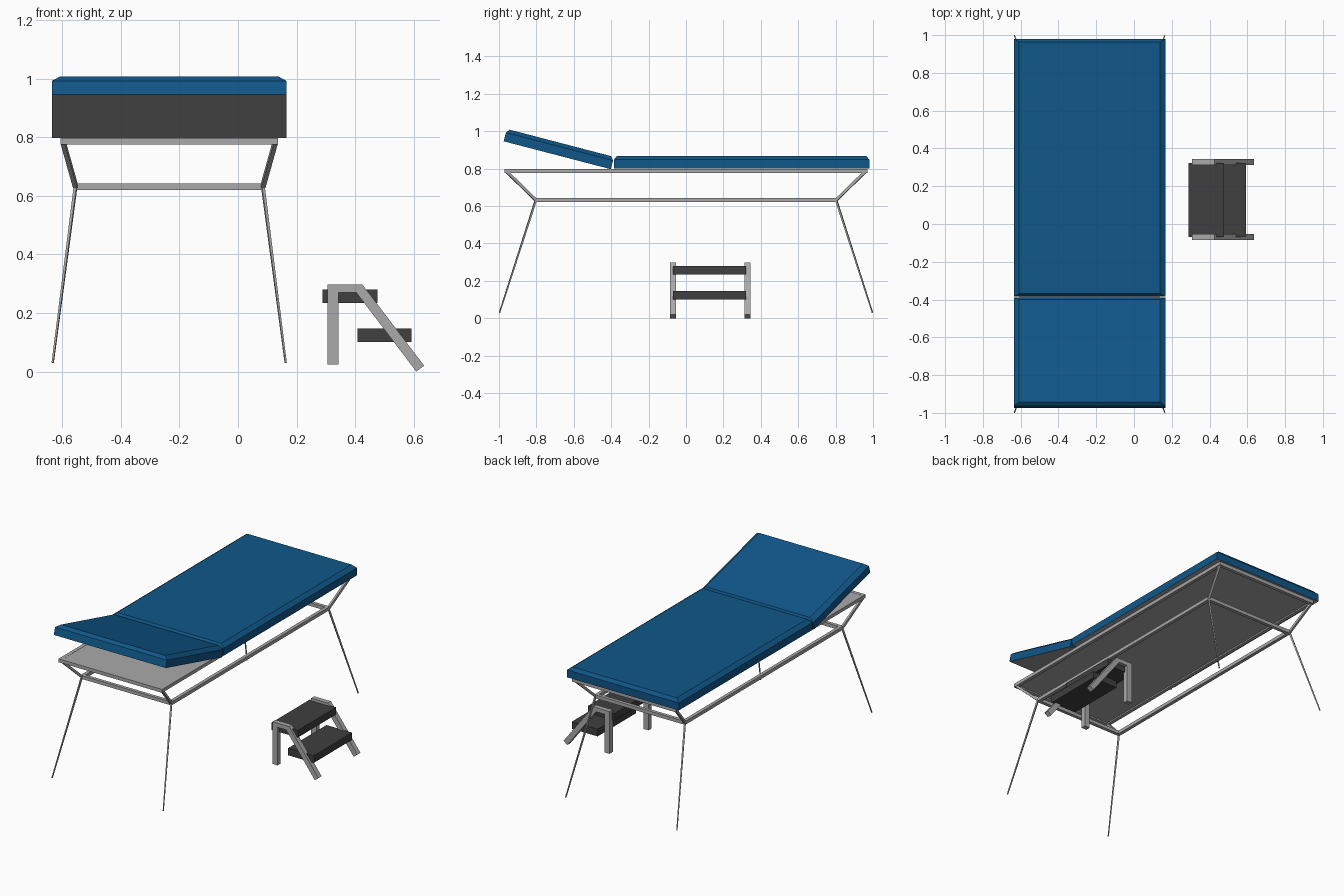
import bpy, math
from mathutils import Vector, Matrix

if "Cube" in bpy.data.objects:
    bpy.data.objects.remove(bpy.data.objects["Cube"])

CX = -0.235  # centre line of the couch


def mat(name, col):
    m = bpy.data.materials.new(name)
    m.diffuse_color = (*col, 1)
    m.use_nodes = True
    m.node_tree.nodes["Principled BSDF"].inputs["Base Color"].default_value = m.diffuse_color
    return m


BLUE = mat("blue vinyl", (0.005, 0.095, 0.25))
GREY = mat("grey metal", (0.40, 0.40, 0.40))
DARK = mat("dark rubber", (0.05, 0.05, 0.05))


def make(name, verts, faces, *mats):
    me = bpy.data.meshes.new(name)
    me.from_pydata([tuple(v) for v in verts], [], faces)
    for m in mats:
        me.materials.append(m)
    ob = bpy.data.objects.new(name, me)
    bpy.context.collection.objects.link(ob)
    return ob


def loft(name, loops, *mats):
    """Closed solid through equal-length counter-clockwise loops, bottom to top."""
    n = len(loops[0])
    verts = [v for lp in loops for v in lp]
    faces = [tuple(reversed(range(n)))]
    for k in range(len(loops) - 1):
        for i in range(n):
            j = (i + 1) % n
            faces.append((k * n + i, k * n + j, (k + 1) * n + j, (k + 1) * n + i))
    faces.append(tuple(range((len(loops) - 1) * n, len(loops) * n)))
    return make(name, verts, faces, *mats)


def rect(x0, x1, y0, y1, z):
    return [Vector(p) for p in ((x0, y0, z), (x1, y0, z), (x1, y1, z), (x0, y1, z))]


def box(name, x, y, z, m):
    return loft(name, [rect(*x, *y, z[0]), rect(*x, *y, z[1])], m)


def bar(name, a, b, wa, wb, m):
    """Square bar from a to b, tapering from width wa to wb."""
    a, b = Vector(a), Vector(b)
    q = (b - a).to_track_quat('Z', 'Y')
    loops = [[p + q @ v for v in rect(-w / 2, w / 2, -w / 2, w / 2, 0)]
             for p, w in ((a, wa), (b, wb))]
    return loft(name, loops, m)


def cushion(name, y0, y1, matrix):
    """Blue pad with chamfered top rim and grey underside."""
    x0, x1, h = CX - 0.401, CX + 0.401, 0.068
    ob = loft(name, [rect(x0, x1, y0, y1, 0), rect(x0, x1, y0, y1, h - 0.02),
                     rect(x0 + 0.028, x1 - 0.028, y0 + 0.016, y1 - 0.016, h)], BLUE, GREY)
    ob.data.polygons[0].material_index = 1
    ob.data.transform(matrix)
    return ob


# Cushions: flat body pad and raised back pad
cushion("body_cushion", -0.385, 0.98, Matrix.Translation((0, 0, 0.80)))
cushion("back_cushion", -0.592, 0,
        Matrix.Translation((0, -0.402, 0.797)) @ Matrix.Rotation(math.radians(-14.6), 4, 'X'))


# Rectangular rail rings
def ring(name, hx, hy, z, w):
    o = [rect(CX - hx, CX + hx, -hy, hy, zz) for zz in (z - w / 2, z + w / 2)]
    i = [rect(CX - hx + w, CX + hx - w, -hy + w, hy - w, zz) for zz in (z - w / 2, z + w / 2)]
    verts = o[0] + o[1] + i[0] + i[1]
    faces = []
    for a in range(4):
        b = (a + 1) % 4
        faces += [(a, b, b + 4, a + 4), (b + 8, a + 8, a + 12, b + 12),
                  (a + 4, b + 4, b + 12, a + 12), (b, a, a + 8, b + 8)]
    make(name, verts, faces, GREY)


ring("upper_rail", 0.371, 0.97, 0.787, 0.022)
ring("lower_rail", 0.326, 0.81, 0.632, 0.022)
box("bed_panel", (CX - 0.352, CX + 0.352), (-0.951, 0.951), (0.785, 0.797), GREY)

# Corner struts and splayed legs
for sx, side in ((-1, "left"), (1, "right")):
    for sy, end in ((-1, "front"), (1, "back")):
        top = (CX + sx * 0.363, sy * 0.96, 0.785)
        knee = (CX + sx * 0.32, sy * 0.803, 0.632)
        foot = (CX + sx * 0.398, sy * 0.997, 0.03)
        bar(f"{end}_{side}_strut", top, knee, 0.015, 0.015, GREY)
        bar(f"{end}_{side}_leg", knee, foot, 0.010, 0.006, GREY)

# Step stool: two bent side frames (x, z outline)
outline = [(0.306, 0.024), (0.343, 0.024), (0.343, 0.27), (0.404, 0.27),
           (0.609, 0.0), (0.636, 0.02), (0.425, 0.297), (0.306, 0.297)]
for y0, y1, side in ((-0.085, -0.053, "front"), (0.312, 0.344, "back")):
    loft(f"stool_{side}_frame", [[(x, y, z) for x, z in outline] for y in (y1, y0)], GREY)

# Stool treads
box("stool_upper_tread", (0.289, 0.477), (-0.07, 0.322), (0.234, 0.28), DARK)
box("stool_lower_tread", (0.408, 0.592), (-0.07, 0.322), (0.101, 0.147), DARK)
